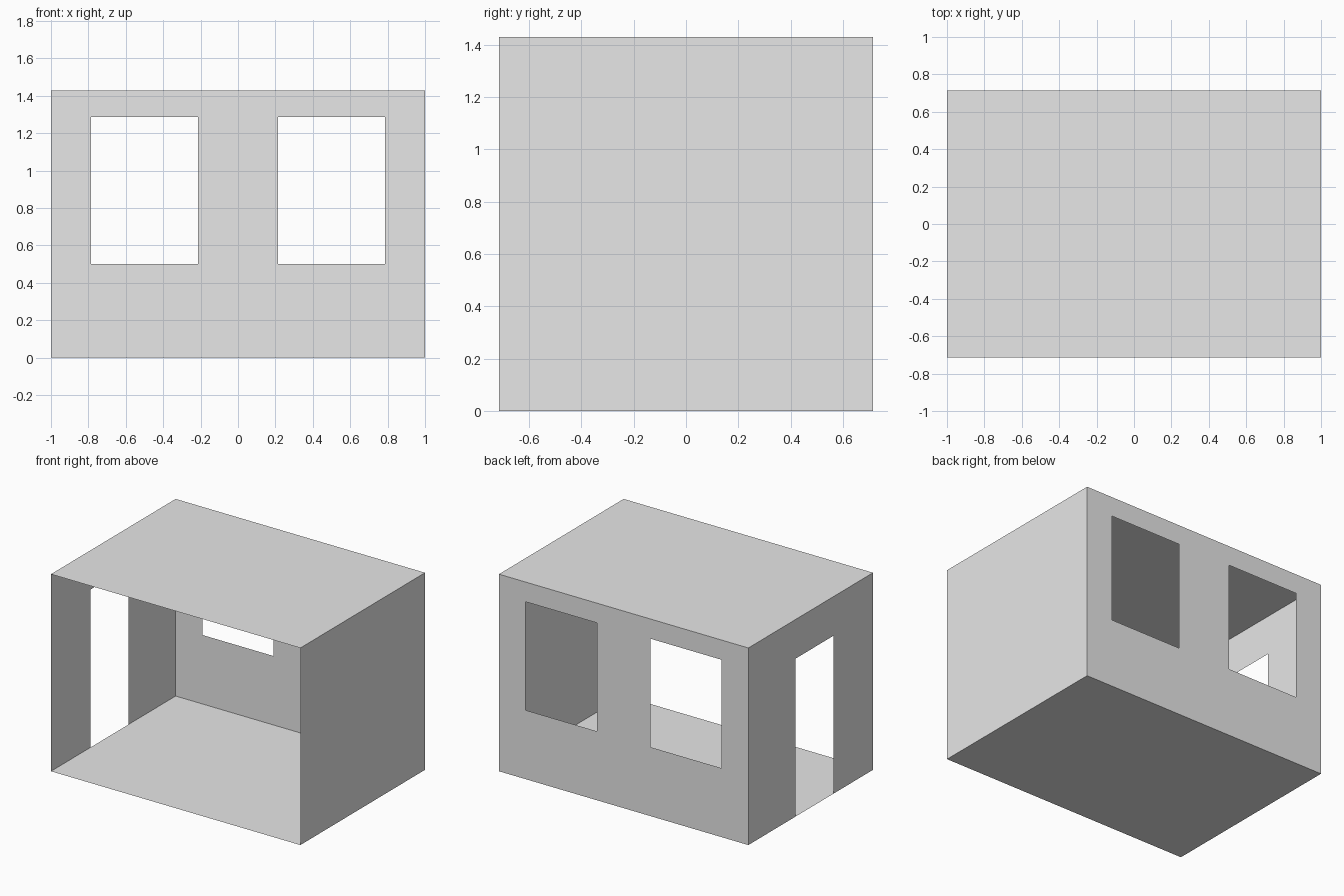
import bpy
import bmesh

default_cube = bpy.data.objects.get("Cube")
if default_cube:
    bpy.data.objects.remove(default_cube, do_unlink=True)

W, D, H = 1.0, 0.714, 1.429  # half width, half depth, height

grey = bpy.data.materials.new("plain_grey")
grey.use_nodes = True
colour = (0.8, 0.8, 0.8, 1.0)
grey.diffuse_color = colour
grey.node_tree.nodes["Principled BSDF"].inputs["Base Color"].default_value = colour


def panel(name, place, u_cuts, v_cuts, openings=(), flip=False):
    """Thin sheet split along the cuts; cells listed in openings are left out."""
    bm = bmesh.new()
    grid = [[bm.verts.new(place(u, v)) for v in v_cuts] for u in u_cuts]
    for i in range(len(u_cuts) - 1):
        for j in range(len(v_cuts) - 1):
            if (i, j) in openings:
                continue
            face = bm.faces.new((grid[i][j], grid[i + 1][j],
                                 grid[i + 1][j + 1], grid[i][j + 1]))
            if flip:
                face.normal_flip()
    mesh = bpy.data.meshes.new(name)
    bm.to_mesh(mesh)
    bm.free()
    mesh.materials.append(grey)
    obj = bpy.data.objects.new(name, mesh)
    bpy.context.collection.objects.link(obj)
    return obj


# Floor and roof
panel("floor", lambda x, y: (x, y, 0), (-W, W), (-D, D), flip=True)
panel("roof", lambda x, y: (x, y, H), (-W, W), (-D, D))

# Back wall with two windows; the front stays open
panel("back_wall", lambda x, z: (x, D, z),
      (-W, -0.786, -0.214, 0.214, 0.786, W), (0, 0.5, 1.286, H),
      openings={(1, 1), (3, 1)}, flip=True)

# Solid side wall
panel("left_wall", lambda y, z: (W, y, z), (-D, D), (0, H))

# Side wall with a doorway down to the floor
panel("right_wall", lambda y, z: (-W, y, z),
      (-D, -0.264, 0.172, D), (0, 1.145, H),
      openings={(1, 0)}, flip=True)
